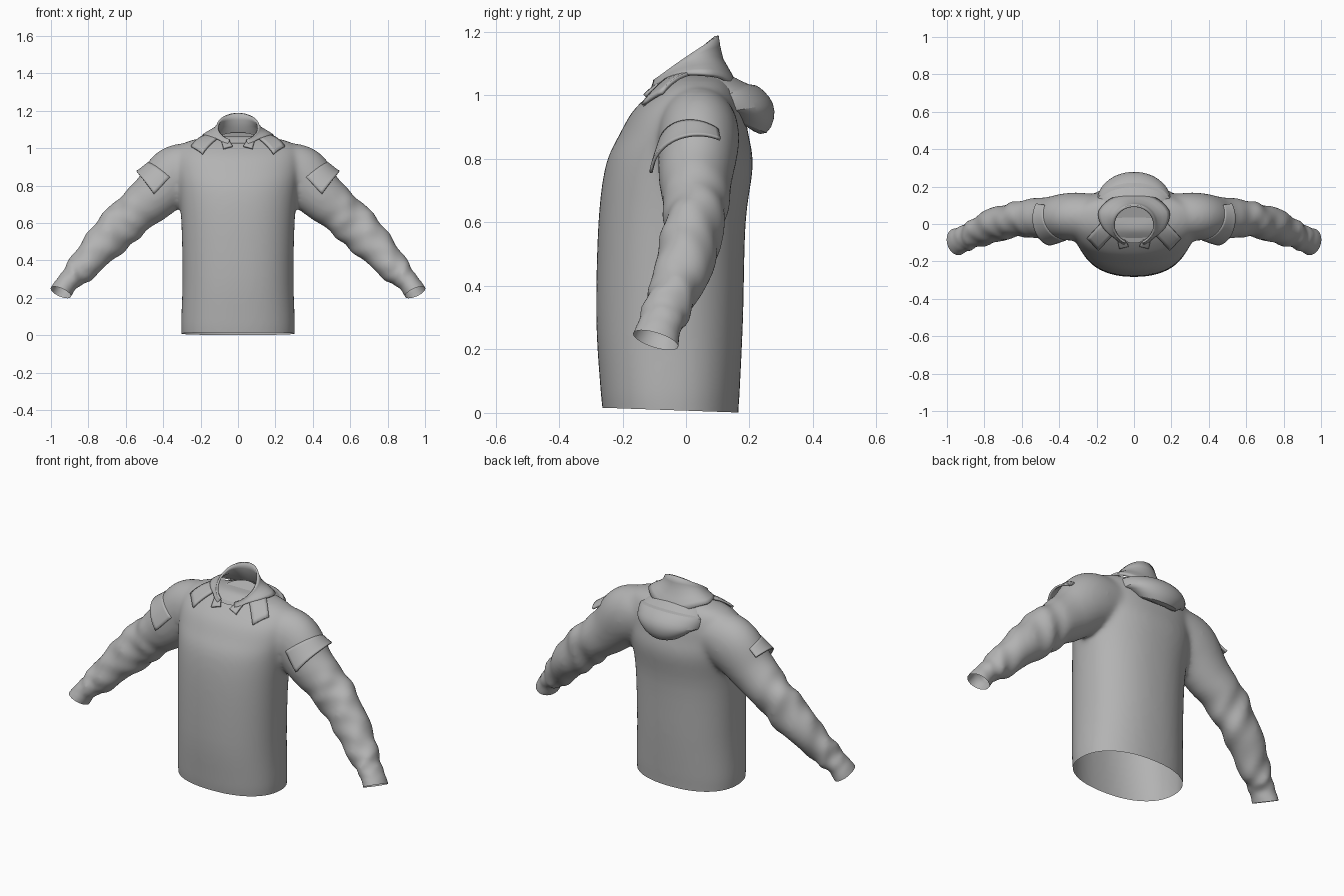
import bpy, bmesh, math
from mathutils import Vector
from mathutils.bvhtree import BVHTree

if "Cube" in bpy.data.objects:
    bpy.data.objects.remove(bpy.data.objects["Cube"])

fabric = bpy.data.materials.new("grey fabric")
fabric.diffuse_color = (0.45, 0.45, 0.45, 1)
fabric.use_nodes = True
fabric.node_tree.nodes["Principled BSDF"].inputs["Base Color"].default_value = fabric.diffuse_color


def finish(ob, angle=40):
    ob.data.materials.clear()
    ob.data.materials.append(fabric)
    bpy.ops.object.select_all(action='DESELECT')
    ob.select_set(True)
    bpy.context.view_layer.objects.active = ob
    bpy.ops.object.shade_smooth_by_angle(angle=math.radians(angle))


def new_object(name, bm):
    me = bpy.data.meshes.new(name)
    bm.to_mesh(me)
    ob = bpy.data.objects.new(name, me)
    bpy.context.collection.objects.link(ob)
    return ob


def loft(bm, rows, closed=False, caps=False):
    vs = [[bm.verts.new(p) for p in r] for r in rows]
    n = len(rows[0])
    for a, b in zip(vs, vs[1:]):
        for i in range(n if closed else n - 1):
            j = (i + 1) % n
            bm.faces.new((a[i], a[j], b[j], b[i]))
    if caps:
        bm.faces.new(vs[0][::-1])
        bm.faces.new(vs[-1])


def sheet(name, rows, thick=0, subsurf=0):
    bm = bmesh.new()
    loft(bm, rows)
    bmesh.ops.recalc_face_normals(bm, faces=bm.faces)
    ob = new_object(name, bm)
    if thick:
        m = ob.modifiers.new("thickness", 'SOLIDIFY')
        m.thickness, m.offset = thick, 0
    if subsurf:
        m = ob.modifiers.new("smooth", 'SUBSURF')
        m.levels = m.render_levels = subsurf
    finish(ob)
    return ob


def spline(keys, t):
    i = min(max(int(t), 0), len(keys) - 2)
    f = t - i
    p = [keys[min(max(i + k, 0), len(keys) - 1)] for k in (-1, 0, 1, 2)]
    return [0.5 * (2 * b + (c - a) * f + (2 * a - 5 * b + 4 * c - d) * f * f
                   + (3 * b - a - 3 * c + d) * f ** 3) for a, b, c, d in zip(*p)]


# sleeve path: x, y, z, radius in the front plane, radius in depth
ARM = [(.20, .035, .90, .13, .125), (.33, .04, .857, .158, .128), (.445, .03, .745, .132, .117),
       (.575, .03, .635, .116, .10), (.71, .005, .50, .107, .092), (.85, -.052, .345, .076, .078),
       (.91, -.08, .285, .058, .070), (.95, -.097, .225, .060, .078), (.99, -.125, .13, .062, .08)]


def arm_point(t, phi, side, grow=0.0, folds=True):
    x, y, z, r, ry = spline(ARM, t)
    T = (Vector(spline(ARM, min(t + .05, 8))[:3]) - Vector(spline(ARM, max(t - .05, 0))[:3])).normalized()
    U = T.cross(Vector((0, 1, 0))).normalized()
    V = U.cross(T)
    if folds and 2.2 < t < 6.8:
        k = min(1, (t - 2.2) / .8, (6.8 - t) / .5)
        grow += k * (.005 * math.sin(7.3 * t + 3 * math.sin(phi + 1)) + .004 * math.sin(4.1 * t + 2 * phi)
                     + .003 * math.sin(11 * t - 3 * phi))
    p = Vector((x, y, z)) + U * (r + grow) * math.cos(phi) + V * (ry + grow) * math.sin(phi)
    return Vector((p.x * side, p.y, p.z))


# torso sections: z, half width, front y, back y
TORSO = [(-.06, .298, -.255, .163), (.02, .303, -.264, .166), (.08, .304, -.27, .17), (.3, .297, -.283, .18),
         (.6, .303, -.276, .188), (.78, .32, -.253, .211), (.88, .335, -.208, .196), (.95, .335, -.168, .184),
         (1.0, .32, -.118, .165), (1.03, .285, -.08, .145), (1.052, .21, -.05, .12), (1.066, .1, -.03, .10)]


def section(z, rx, yf, yb, n=48, e=2 / 2.25):
    out = []
    for i in range(n):
        a = 2 * math.pi * i / n
        c, s = math.cos(a), math.sin(a)
        out.append((rx * math.copysign(abs(c) ** e, c),
                    (yf + yb) / 2 + (yb - yf) / 2 * math.copysign(abs(s) ** e, s), z))
    return out


# body with sleeves, fused into one skin
bm = bmesh.new()
loft(bm, [section(*spline(TORSO, i / 4)) for i in range(4 * (len(TORSO) - 1) + 1)], True, True)
for side in (1, -1):
    loft(bm, [[arm_point(i / 12, 2 * math.pi * k / 32, side) for k in range(32)] for i in range(97)], True, True)
bmesh.ops.recalc_face_normals(bm, faces=bm.faces)
body = new_object("body_and_sleeves", bm)
m = body.modifiers.new("fuse", 'REMESH')
m.mode, m.voxel_size = 'VOXEL', 0.012
m = body.modifiers.new("relax", 'SMOOTH')
m.factor, m.iterations = 0.5, 18
bpy.context.view_layer.update()
skin = bpy.data.meshes.new_from_object(body.evaluated_get(bpy.context.evaluated_depsgraph_get()))
body.modifiers.clear()

# open the hem and the cuffs
bm = bmesh.new()
bm.from_mesh(skin)
bmesh.ops.bisect_plane(bm, geom=bm.verts[:] + bm.edges[:] + bm.faces[:], plane_co=(0, 0, .007),
                       plane_no=(0, -.035, -1), clear_outer=True)
for side in (1, -1):
    faces = [f for f in bm.faces if f.calc_center_median().x * side > .85 and f.calc_center_median().z < .33]
    geom = set(faces)
    for f in faces:
        geom.update(f.verts)
        geom.update(f.edges)
    bmesh.ops.bisect_plane(bm, geom=list(geom), plane_co=(.95 * side, -.095, .23),
                           plane_no=(.4 * side, -.3, -.88), clear_outer=True)
bm.to_mesh(body.data)
finish(body, 60)
tree = BVHTree.FromBMesh(bm)


def drape(x, y, off=.012):
    hit = tree.ray_cast(Vector((x, y, 2)), Vector((0, 0, -1)))[0]
    return Vector((x, y, (hit.z if hit else .95) + off))


# standing collar that spreads over the shoulders
tops, outs = [], []
for i in range(49):
    a = math.radians(-156 + 312 * i / 48)
    s = min(1, max(0, math.cos(a) + .6))
    y = .102 * math.cos(a) - .005
    tops.append(Vector((.108 * math.sin(a), y, 1.118 + .72 * y)))
    outs.append(drape((.13 + .075 * s) * math.sin(a), (.115 + .05 * s) * math.cos(a)))
rows = []
for wxy, wz in ((0, 0), (.08, .2), (.22, .42), (.55, .64), (.8, .82), (1, 1)):
    rows.append([(t.x + (o.x - t.x) * wxy, t.y + (o.y - t.y) * wxy, t.z + (o.z - t.z) * wz)
                 for t, o in zip(tops, outs)])
sheet("collar", rows, .012)

# lining disc inside the collar
bm = bmesh.new()
ring = [bm.verts.new((.107 * math.cos(a), .1 * math.sin(a) - .003, 1.055 + .3 * .1 * math.sin(a)))
        for a in [2 * math.pi * i / 32 for i in range(32)]]
bm.faces.new(ring)
finish(new_object("neck_lining", bm))


def draped_quad(name, q, off):
    rows = []
    for i in range(9):
        u = i / 8
        l = [q[0][k] + (q[3][k] - q[0][k]) * u for k in (0, 1)]
        r = [q[1][k] + (q[2][k] - q[1][k]) * u for k in (0, 1)]
        rows.append([drape(l[0] + (r[0] - l[0]) * v / 5, l[1] + (r[1] - l[1]) * v / 5, off) for v in range(6)])
    sheet(name, rows, .012)


for side, tag in ((1, "left"), (-1, "right")):
    # collar lapels and the small tabs at the throat
    draped_quad("lapel_" + tag, [(x * side, y) for x, y in
                ((.155, .03), (.10, -.045), (.19, -.137), (.25, -.075))], .012)
    draped_quad("throat_tab_" + tag, [(x * side, y) for x, y in
                ((.09, -.075), (.045, -.09), (.03, -.118), (.078, -.13))], .012)
    # shoulder patch wrapping the upper sleeve, its upper edge sinking into the skin
    rows = []
    for i in range(9):
        row = []
        for k in range(21):
            u, v = i / 8, k / 20
            t = (1.28 + .17 * v) * (1 - u) + (2.0 - .22 * v) * u
            row.append(arm_point(t, math.radians(-86 + 118 * v), side, -.004 + .028 * u, False))
        rows.append(row)
    sheet("shoulder_patch_" + tag, rows, .01)

# hood hanging down the back: y, z, half width, wrap depth
HOOD = [(.11, 1.075, .15, .06), (.16, 1.055, .185, .08), (.202, 1.03, .195, .10), (.218, 1.037, .20, .11),
        (.25, 1.012, .20, .13), (.279, .975, .195, .14), (.281, .925, .17, .12),
        (.257, .872, .115, .08), (.21, .88, .085, .05), (.18, .93, .07, .02)]
rows = []
for y, z, w, d in HOOD:
    rows.append([(w * math.sin(a), y - d * (1 - math.cos(a)), z + (.035 if z < .96 else -.035) * (1 - math.cos(a)))
                 for a in [math.pi * (i / 24 - .5) for i in range(25)]])
sheet("hood", rows, 0, 1)
